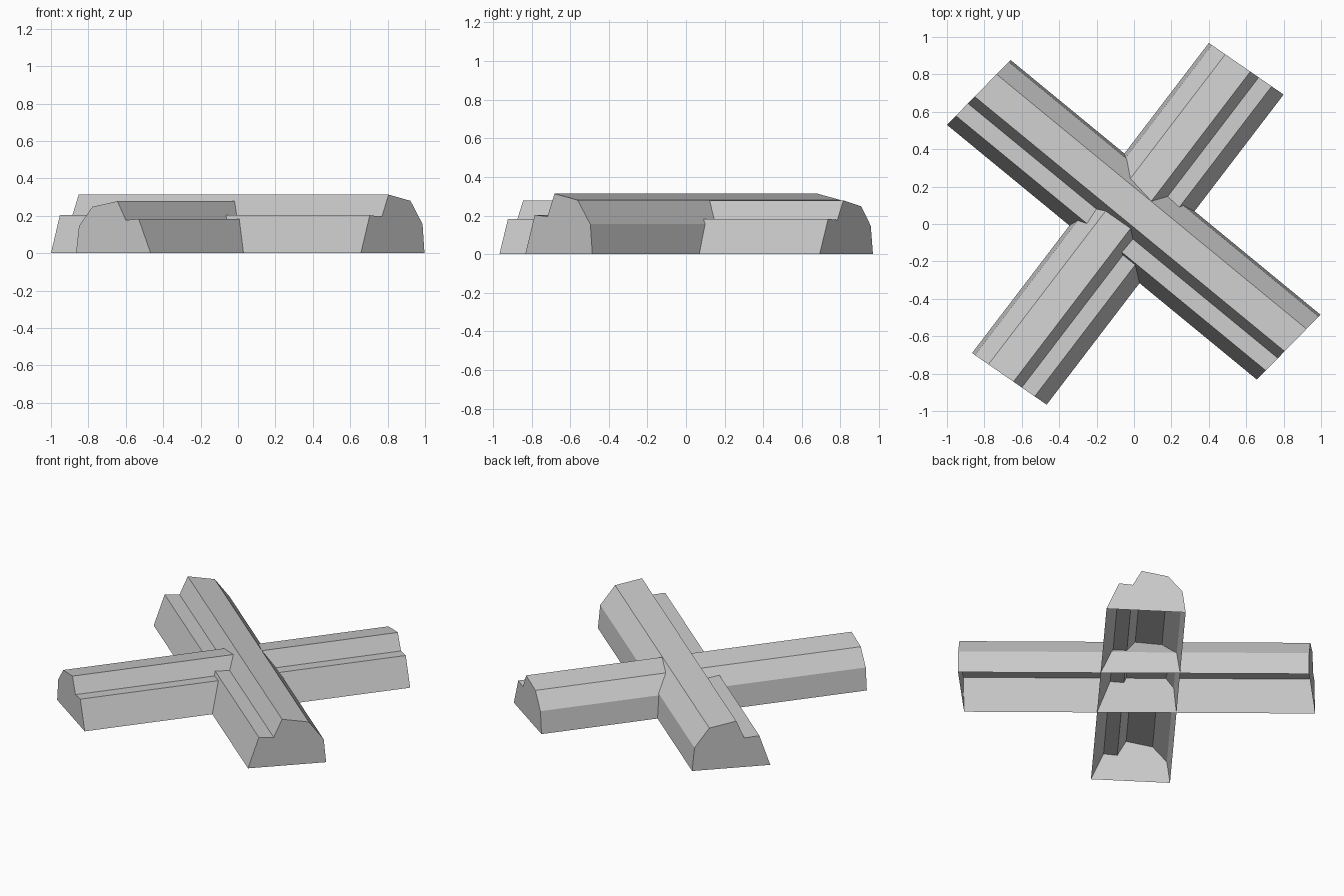
import bpy
import bmesh
from mathutils import Vector

cube = bpy.data.objects.get("Cube")
if cube:
    bpy.data.objects.remove(cube, do_unlink=True)

# Single flat grey for both walls
grey = bpy.data.materials.new("light_grey")
grey.use_nodes = True
colour = (0.6, 0.6, 0.6, 1)
grey.diffuse_color = colour
grey.node_tree.nodes["Principled BSDF"].inputs["Base Color"].default_value = colour


def hollow_bar(name, end_a, end_b, profile):
    """Sweep a profile between two skewed ends; capped, open underneath.
    Each end is a pair of ground corners, the profile is (fraction, height)."""
    bm = bmesh.new()
    rings = []
    for start, stop in (end_a, end_b):
        start, stop = Vector(start), Vector(stop)
        rings.append([bm.verts.new((*start.lerp(stop, t), z)) for t, z in profile])
    near, far = rings
    for i in range(len(profile) - 1):
        bm.faces.new((near[i], near[i + 1], far[i + 1], far[i]))
    bm.faces.new(near)
    bm.faces.new(far)
    bmesh.ops.recalc_face_normals(bm, faces=bm.faces)
    # Make sure the shell faces outward
    bm.normal_update()
    if max(bm.faces, key=lambda f: f.calc_center_median().z).normal.z < 0:
        bmesh.ops.reverse_faces(bm, faces=bm.faces)
    mesh = bpy.data.meshes.new(name)
    bm.to_mesh(mesh)
    bm.free()
    mesh.materials.append(grey)
    obj = bpy.data.objects.new(name, mesh)
    bpy.context.collection.objects.link(obj)
    return obj


# Taller wall, stepped on its front side
hollow_bar(
    "tall_wall",
    ((-1.0, 0.53), (-0.66, 0.877)),
    ((0.657, -0.832), (0.997, -0.485)),
    [(0, 0), (0.14, 0.203), (0.33, 0.195), (0.436, 0.313),
     (0.78, 0.28), (0.97, 0.155), (1, 0)],
)

# Lower wall crossing it, stepped on its right-hand side
hollow_bar(
    "low_wall",
    ((-0.866, -0.69), (-0.467, -0.966)),
    ((0.4, 0.968), (0.8, 0.692)),
    [(0, 0), (0.04, 0.146), (0.22, 0.248), (0.555, 0.278),
     (0.667, 0.177), (0.84, 0.183), (1, 0)],
)
